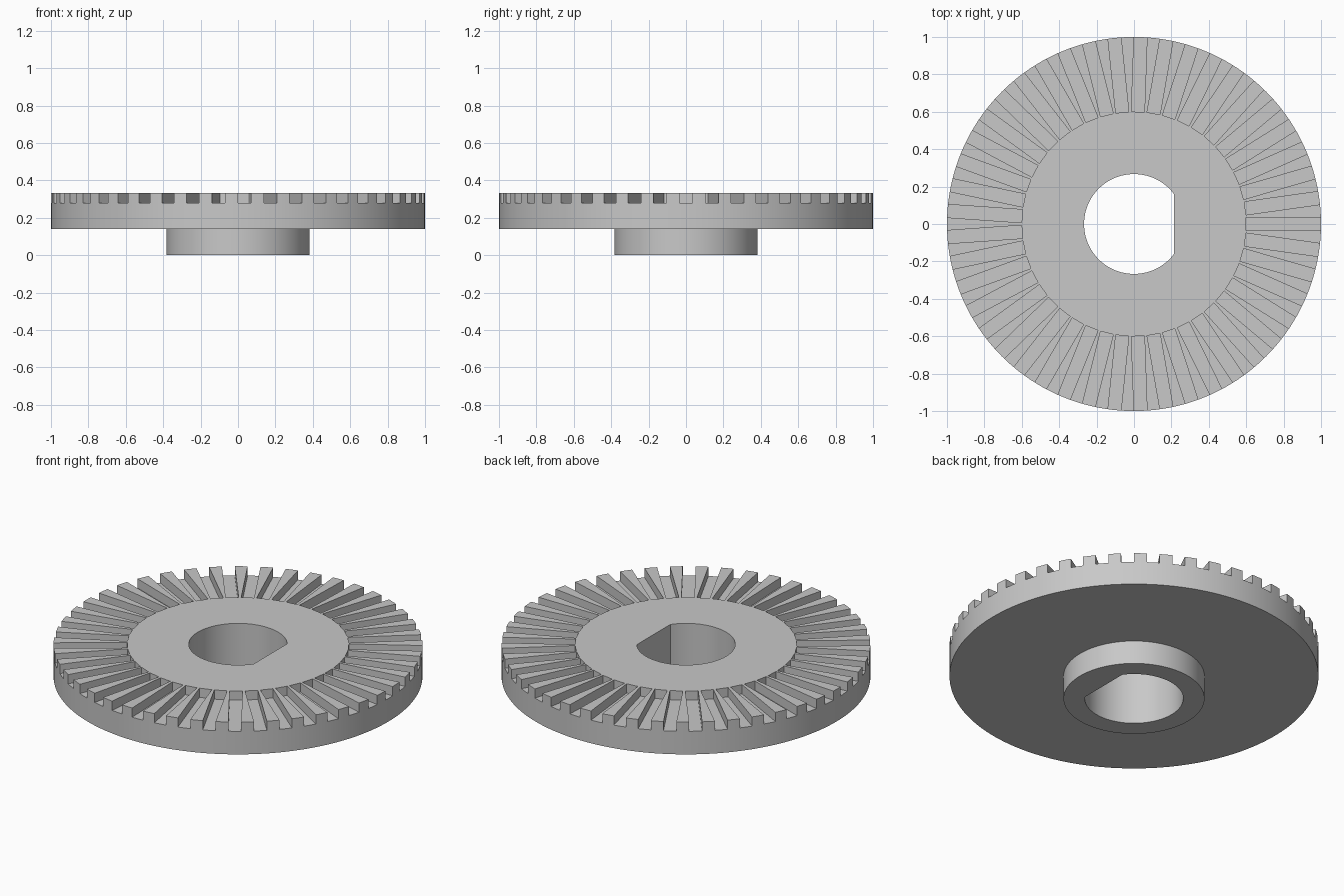
import bpy
import bmesh
from math import cos, sin, pi, acos, radians
from mathutils import Matrix

# Main dimensions
RIM_R, HUB_R, BORE_R, FLAT_X = 1.0, 0.382, 0.267, 0.215
DISC_Z, GROOVE_Z, TOP_Z = 0.14, 0.278, 0.333
TEETH, GROOVE_W, GROOVE_R = 45, 0.07, 0.6
SEGS = 180

default = bpy.data.objects.get("Cube")
if default:
    bpy.data.objects.remove(default, do_unlink=True)

steel = bpy.data.materials.new("plain grey")
steel.use_nodes = True
GREY = (0.58, 0.58, 0.58, 1)
steel.diffuse_color = GREY
steel.node_tree.nodes["Principled BSDF"].inputs["Base Color"].default_value = GREY


def make_object(name, bm):
    bmesh.ops.recalc_face_normals(bm, faces=bm.faces)
    mesh = bpy.data.meshes.new(name)
    bm.to_mesh(mesh)
    bm.free()
    mesh.materials.append(steel)
    obj = bpy.data.objects.new(name, mesh)
    bpy.context.collection.objects.link(obj)
    return obj


def ring(bm, radius, z):
    step = 2 * pi / SEGS
    return [bm.verts.new((radius * cos((i + 0.5) * step),
                          radius * sin((i + 0.5) * step), z)) for i in range(SEGS)]


def prism(bm, points, z0, z1):
    low = [bm.verts.new((x, y, z0)) for x, y in points]
    high = [bm.verts.new((x, y, z1)) for x, y in points]
    bm.faces.new(low)
    bm.faces.new(high)
    for i in range(len(points)):
        j = (i + 1) % len(points)
        bm.faces.new((low[i], low[j], high[j], high[i]))


# Solid disc with stepped hub below, lofted from rings
bm = bmesh.new()
rings = [ring(bm, r, z) for r, z in
         ((HUB_R, 0), (HUB_R, DISC_Z), (RIM_R, DISC_Z), (RIM_R, TOP_Z))]
for a, b in zip(rings, rings[1:]):
    for i in range(SEGS):
        j = (i + 1) % SEGS
        bm.faces.new((a[i], a[j], b[j], b[i]))
bm.faces.new(rings[0])
bm.faces.new(rings[-1])
gear = make_object("face_gear", bm)

# Cutter: D-shaped bore plus straight-sided radial grooves
bm = bmesh.new()
start = acos(FLAT_X / BORE_R)
arc = 72
prism(bm, [(BORE_R * cos(t), BORE_R * sin(t)) for t in
           (start + (2 * pi - 2 * start) * i / arc for i in range(arc + 1))], -0.1, 0.5)
length = 0.5
for k in range(TEETH):
    place = (Matrix.Rotation(radians(k * 360 / TEETH), 4, 'Z')
             @ Matrix.Translation((GROOVE_R + length / 2, 0, GROOVE_Z + 0.1))
             @ Matrix.Diagonal((length, GROOVE_W, 0.2, 1)))
    bmesh.ops.create_cube(bm, size=1, matrix=place)
cutter = make_object("bore_and_groove_cutter", bm)
cutter.hide_render = True

# Cut, bake the result and drop the cutter
mod = gear.modifiers.new("cut", 'BOOLEAN')
mod.operation = 'DIFFERENCE'
mod.solver = 'EXACT'
mod.object = cutter
graph = bpy.context.evaluated_depsgraph_get()
cut_mesh = bpy.data.meshes.new_from_object(gear.evaluated_get(graph))
gear.modifiers.clear()
gear.data = cut_mesh
bpy.data.objects.remove(cutter, do_unlink=True)

# Smooth round walls, sharp tooth edges
for obj in bpy.context.selected_objects:
    obj.select_set(False)
gear.select_set(True)
bpy.context.view_layer.objects.active = gear
bpy.ops.object.shade_smooth_by_angle(angle=radians(30))
